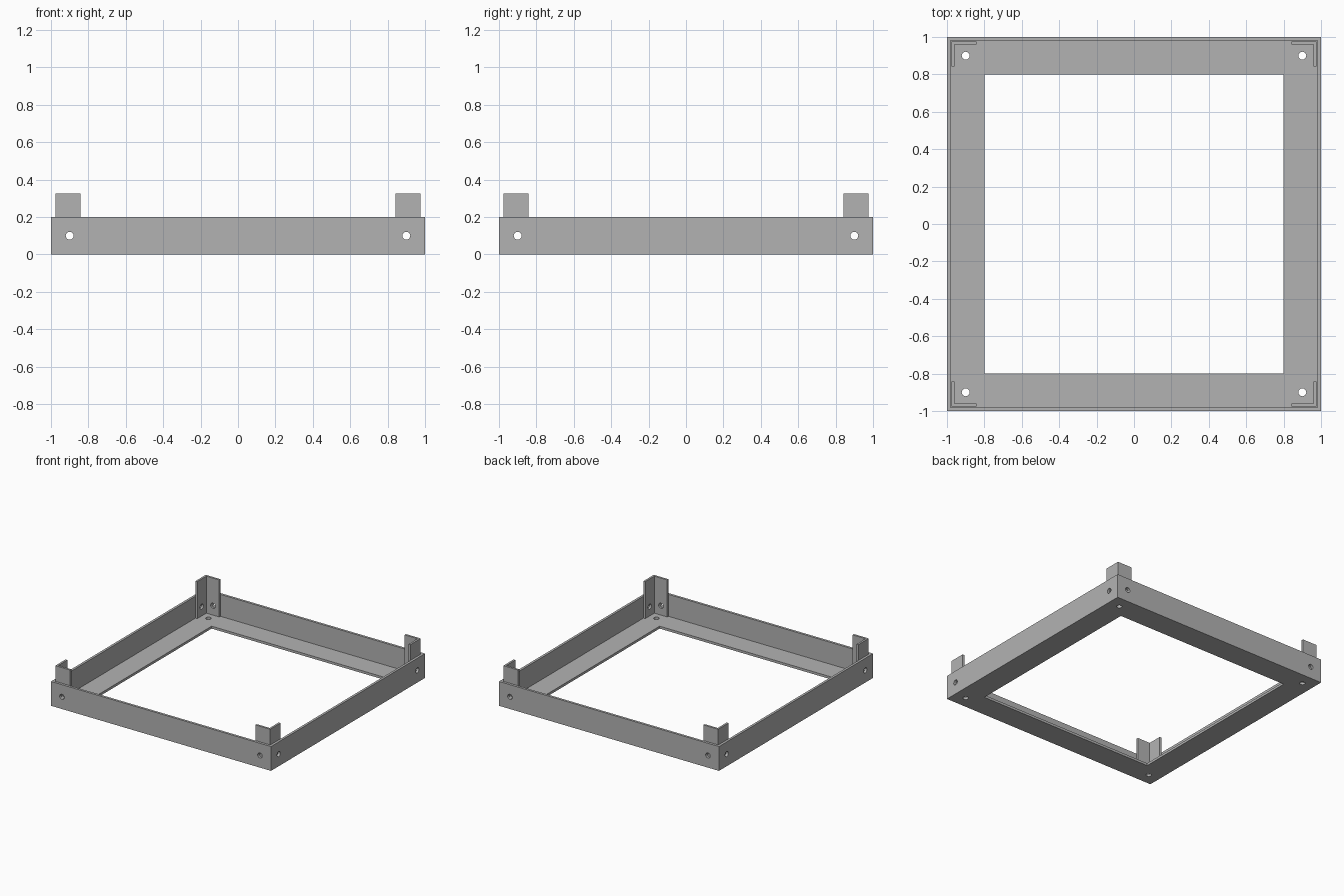
import bpy, bmesh, math
from mathutils import Matrix

if "Cube" in bpy.data.objects:
    bpy.data.objects.remove(bpy.data.objects["Cube"])

grey = bpy.data.materials.new("plain grey")
grey.diffuse_color = (0.45, 0.45, 0.45, 1)
grey.use_nodes = True
grey.node_tree.nodes["Principled BSDF"].inputs["Base Color"].default_value = grey.diffuse_color

WALL = 0.02       # sheet thickness
HOLE = 0.9        # hole distance from the centre


def prism(name, outline, z0, z1):
    """Extrude a flat outline from z0 to z1."""
    bm = bmesh.new()
    face = bm.faces.new([bm.verts.new((x, y, z0)) for x, y in outline])
    out = bmesh.ops.extrude_face_region(bm, geom=[face])
    verts = [g for g in out["geom"] if isinstance(g, bmesh.types.BMVert)]
    bmesh.ops.translate(bm, vec=(0, 0, z1 - z0), verts=verts)
    bmesh.ops.recalc_face_normals(bm, faces=bm.faces[:])
    mesh = bpy.data.meshes.new(name)
    bm.to_mesh(mesh)
    bm.free()
    mesh.materials.append(grey)
    obj = bpy.data.objects.new(name, mesh)
    bpy.context.collection.objects.link(obj)
    return obj


def square(half):
    return [(-half, -half), (half, -half), (half, half), (-half, half)]


def cut(obj, cutter):
    mod = obj.modifiers.new("cut", 'BOOLEAN')
    mod.operation = 'DIFFERENCE'
    mod.solver = 'EXACT'
    mod.object = cutter
    cutter.hide_render = True
    cutter.hide_set(True)


# Screw holes: long rods along x and y, short vertical rods at the corners
def rods(name, axis, length):
    bm = bmesh.new()
    for a in (-HOLE, HOLE):
        for b in ((-HOLE, HOLE) if axis == 'Z' else (0.1,)):
            if axis == 'X':
                m = Matrix.Translation((0, a, b)) @ Matrix.Rotation(math.pi / 2, 4, 'Y')
            elif axis == 'Y':
                m = Matrix.Translation((a, 0, b)) @ Matrix.Rotation(math.pi / 2, 4, 'X')
            else:
                m = Matrix.Translation((a, b, 0))
            bmesh.ops.create_cone(bm, cap_ends=True, segments=32, radius1=0.021,
                                  radius2=0.021, depth=length, matrix=m)
    mesh = bpy.data.meshes.new(name)
    bm.to_mesh(mesh)
    bm.free()
    mesh.materials.append(grey)
    obj = bpy.data.objects.new(name, mesh)
    bpy.context.collection.objects.link(obj)
    return obj


holes = [rods("hole_cutter_x", 'X', 3), rods("hole_cutter_y", 'Y', 3),
         rods("hole_cutter_z", 'Z', 0.1)]

# Frame: upright rim around a flat inward flange
frame = prism("angle_frame", square(1), 0, 0.2)
cut(frame, prism("rim_cutter", square(1 - WALL), WALL, 0.4))
cut(frame, prism("opening_cutter", square(0.8), -0.1, 0.4))
for h in holes:
    cut(frame, h)

# L-shaped corner posts standing on the flange
o, i, e = 0.977, 0.96, 0.843
for sx in (-1, 1):
    for sy in (-1, 1):
        shape = [(o, o), (e, o), (e, i), (i, i), (i, e), (o, e)]
        name = ("front" if sy < 0 else "back") + ("_left" if sx < 0 else "_right")
        post = prism(name + "_corner_post", [(x * sx, y * sy) for x, y in shape],
                     WALL + 0.003, 0.327)
        for h in holes[:2]:
            cut(post, h)
